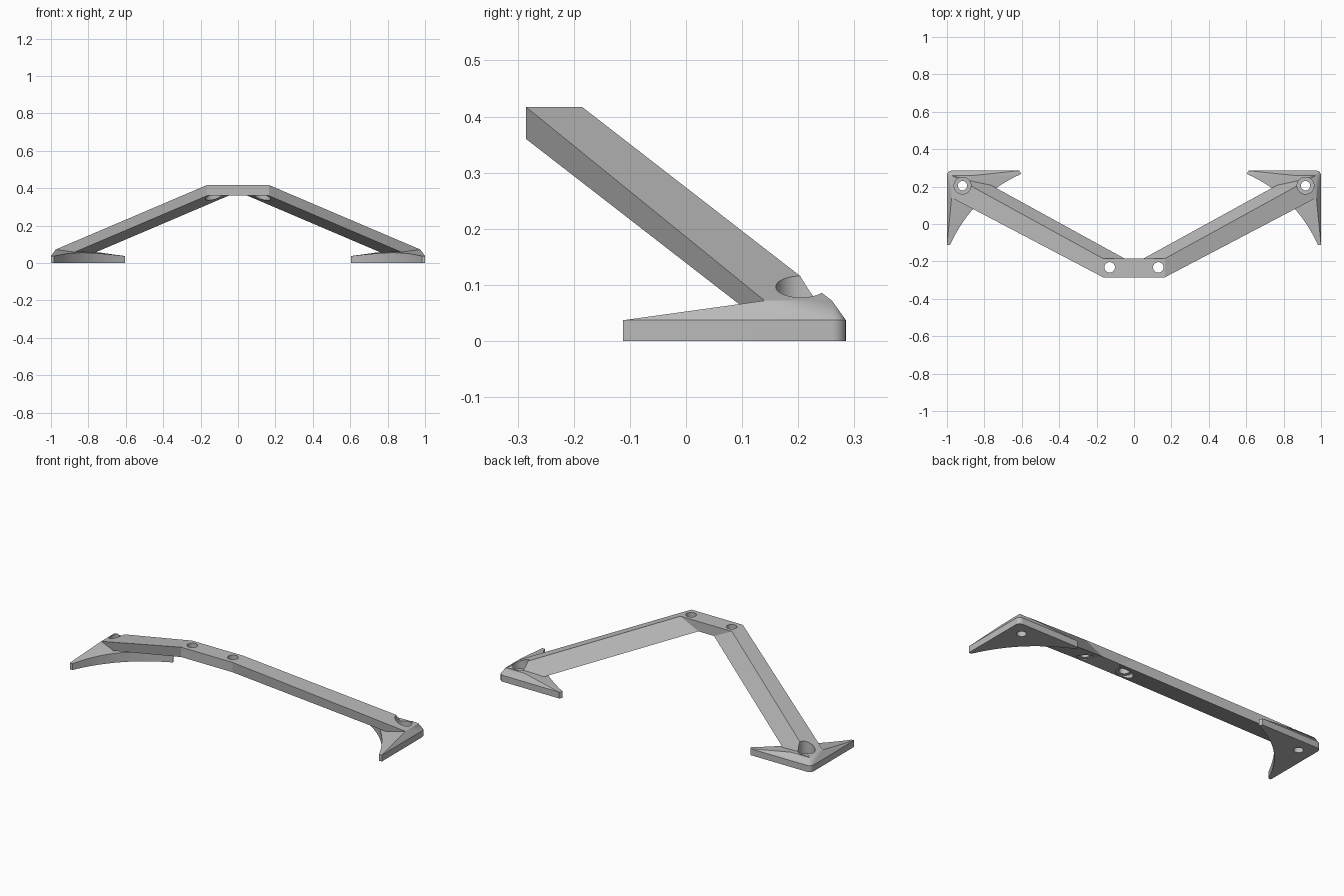
import bpy, bmesh, math
from mathutils import Vector

cube = bpy.data.objects.get("Cube")
if cube:
    bpy.data.objects.remove(cube)

grey = bpy.data.materials.new("plain_grey")
grey.use_nodes = True
GREY = (0.5, 0.5, 0.5, 1)
grey.diffuse_color = GREY
grey.node_tree.nodes["Principled BSDF"].inputs["Base Color"].default_value = GREY


def finish(bm, name):
    bmesh.ops.recalc_face_normals(bm, faces=bm.faces)
    mesh = bpy.data.meshes.new(name)
    bm.to_mesh(mesh)
    bm.free()
    mesh.materials.append(grey)
    obj = bpy.data.objects.new(name, mesh)
    bpy.context.collection.objects.link(obj)
    return obj


# Bent beam: four-sided rings at both ends and both bends
def build_beam():
    bend = [(0.165, -0.285, 0.417), (0.165, -0.185, 0.417),
            (0.05, -0.185, 0.36), (0.165, -0.285, 0.36)]
    end = [(0.975, 0.14, 0.072), (0.975, 0.26, 0.072),
           (0.86, 0.26, 0.015), (0.975, 0.16, 0.015)]
    bm = bmesh.new()
    rings = []
    for ring, side in ((end, -1), (bend, -1), (bend, 1), (end, 1)):
        rings.append([bm.verts.new((side * x, y, z)) for x, y, z in ring])
    for a, b in zip(rings, rings[1:]):
        for i in range(4):
            j = (i + 1) % 4
            bm.faces.new((a[i], a[j], b[j], b[i]))
    bm.faces.new(rings[0])
    bm.faces.new(rings[-1])
    return finish(bm, "beam")


# Corner foot: laid out by distance (u, v) inward from the outer back corner
def build_foot(side, name):
    bm = bmesh.new()

    def vert(u, v, z):
        return bm.verts.new((side * (1 - u), 0.285 - v, z))

    edge, peak, n = 0.037, 0.072, 16
    tip_a, tip_b, pull = Vector((0.397, 0.017)), Vector((0.017, 0.397)), Vector((0.135, 0.135))
    curve = []
    for i in range(n + 1):
        t = i / n
        p = tip_a * (1 - t) ** 2 + pull * (2 * t * (1 - t)) + tip_b * t * t
        curve.append((p.x, p.y, edge + 0.018 * math.sin(math.pi * t)))
    r = 0.025
    corner = []
    for i in range(7):
        a = math.pi / 2 * i / 6
        corner.append((r - r * math.sin(a), r - r * math.cos(a), edge))
    corner = [(0.387, 0, edge)] + corner + [(0, 0.397, edge)]
    outline = corner + curve[::-1]
    top = [vert(*p) for p in outline]
    low = [vert(u, v, 0) for u, v, z in outline]
    bm.faces.new(low)
    for i in range(len(top)):
        j = (i + 1) % len(top)
        bm.faces.new((low[i], low[j], top[j], top[i]))
    # raised plateau with sloping sides
    t0, ty, tx = vert(r, r, peak), vert(r, 0.145, peak), vert(0.145, r, peak)
    bm.faces.new((t0, ty, tx))
    k = len(corner)
    bm.faces.new((top[0], top[1], t0, tx))
    for i in range(1, k - 2):
        bm.faces.new((top[i], top[i + 1], t0))
    bm.faces.new((top[k - 2], top[k - 1], ty, t0))
    inner = top[k - 1:] + [top[0]]
    half = len(inner) // 2
    for i in range(len(inner) - 1):
        bm.faces.new((inner[i], inner[i + 1], ty if i < half else tx))
    bm.faces.new((inner[half], tx, ty))
    return finish(bm, name)


def drill(parts, x, y, radius, z0, z1):
    bm = bmesh.new()
    bmesh.ops.create_cone(bm, cap_ends=True, segments=40, radius1=radius,
                          radius2=radius, depth=z1 - z0)
    bmesh.ops.translate(bm, verts=bm.verts, vec=(x, y, (z0 + z1) / 2))
    cutter = finish(bm, "drill_cutter")
    cutter.hide_render = True
    for part in parts:
        mod = part.modifiers.new("hole", "BOOLEAN")
        mod.operation, mod.solver, mod.object = "DIFFERENCE", "EXACT", cutter
        bpy.context.view_layer.update()
        graph = bpy.context.evaluated_depsgraph_get()
        mesh = bpy.data.meshes.new_from_object(part.evaluated_get(graph))
        part.modifiers.clear()
        part.data = mesh
    bpy.data.objects.remove(cutter)


beam = build_beam()
feet = {1: build_foot(1, "left_foot"), -1: build_foot(-1, "right_foot")}

# Screw holes: bored from below in the bridge, from above in the feet
for s, foot in feet.items():
    drill([beam], s * 0.13, -0.232, 0.028, 0.2, 0.6)
    drill([beam], s * 0.13, -0.232, 0.045, 0.2, 0.365)
    drill([beam, foot], s * 0.917, 0.205, 0.025, -0.1, 0.3)
    drill([beam, foot], s * 0.917, 0.205, 0.045, 0.04, 0.3)

for obj in (beam, *feet.values()):
    bpy.ops.object.select_all(action="DESELECT")
    obj.select_set(True)
    bpy.context.view_layer.objects.active = obj
    bpy.ops.object.shade_smooth_by_angle(angle=math.radians(20))
